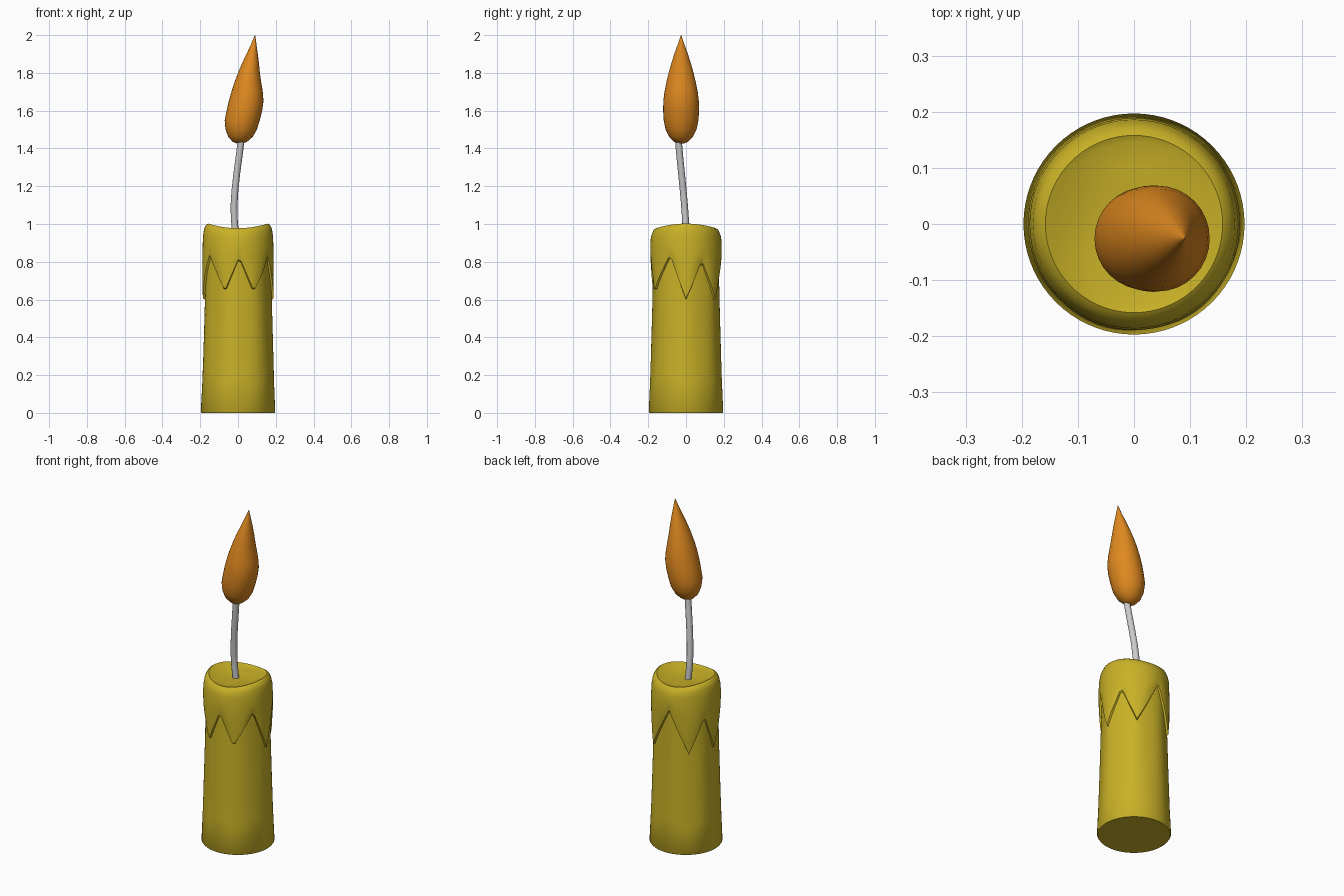
import bpy, bmesh
from math import sin, cos, pi, radians, degrees

if "Cube" in bpy.data.objects:
    bpy.data.objects.remove(bpy.data.objects["Cube"])

SEG = 72


def material(name, rgb):
    m = bpy.data.materials.new(name)
    m.diffuse_color = (*rgb, 1)
    m.use_nodes = True
    m.node_tree.nodes["Principled BSDF"].inputs["Base Color"].default_value = m.diffuse_color
    return m


def loft(name, rings, mat=None, angle=40):
    """Skin a stack of closed rings and cap both ends."""
    bm = bmesh.new()
    loops = [[bm.verts.new(p) for p in ring] for ring in rings]
    n = len(loops[0])
    for a, b in zip(loops, loops[1:]):
        for i in range(n):
            j = (i + 1) % n
            bm.faces.new((a[i], a[j], b[j], b[i]))
    bm.faces.new(loops[0][::-1])
    bm.faces.new(loops[-1])
    bmesh.ops.recalc_face_normals(bm, faces=bm.faces[:])
    me = bpy.data.meshes.new(name)
    bm.to_mesh(me)
    bm.free()
    ob = bpy.data.objects.new(name, me)
    bpy.context.collection.objects.link(ob)
    if mat:
        me.materials.append(mat)
    bpy.ops.object.select_all(action='DESELECT')
    ob.select_set(True)
    bpy.context.view_layer.objects.active = ob
    bpy.ops.object.shade_smooth_by_angle(angle=radians(angle))
    return ob


wax = material("wax_yellow", (0.58, 0.44, 0.02))
fire = material("flame_orange", (0.74, 0.25, 0.014))

# Drip outline: (angle, height) alternating tips and valleys
DRIPS = [(0, 0.60), (28, 0.80), (55, 0.60), (95, 0.84), (130, 0.59), (158, 0.80),
         (180, 0.60), (215, 0.83), (248, 0.64), (272, 0.82), (297, 0.64),
         (332, 0.83), (360, 0.60)]


def drip_edge(t):
    d = degrees(t) % 360
    for (a0, z0), (a1, z1) in zip(DRIPS, DRIPS[1:]):
        if a0 <= d <= a1:
            return z0 + (z1 - z0) * (d - a0) / (a1 - a0)
    return DRIPS[0][1]


def core(z, t):
    return 0.197 - 0.024 * min(z / 0.75, 1) ** 0.8 + 0.002 * cos(7 * t) * min(z * 3, 1)


def wax_column(t):
    """Profile (radius, height) of the candle at one angle."""
    e = drip_edge(t)
    rim = 0.990 + 0.012 * cos(2 * t)
    pts = [(0.193, 0.0), (0.197, 0.006)]
    pts += [(core(e * k, t), e * k) for k in (0.25, 0.5, 0.75, 1)]
    # overhanging skirt of melted wax
    pts += [(core(e, t) + 0.010, e + 0.006), (0.188, e + 0.04),
            (0.189, e + (0.93 - e) * 0.6), (0.186, 0.93), (0.180, rim - 0.03),
            (0.170, rim - 0.008), (0.158, rim), (0.145, rim - 0.006)]
    # melted dish
    pts += [(0.10, 0.973), (0.05, 0.966), (0.01, 0.965)]
    return pts


angles = [2 * pi * i / SEG for i in range(SEG)]
columns = [wax_column(t) for t in angles]
rings = [[(c[k][0] * cos(t), c[k][0] * sin(t), c[k][1]) for t, c in zip(angles, columns)]
         for k in range(len(columns[0]))]
loft("candle_wax", rings, wax, 45)

# Flame: (z, centre x, x radius, y radius)
FLAME = [(1.425, 0.010, 0.012, 0.012), (1.435, 0.010, 0.038, 0.036),
         (1.46, 0.013, 0.064, 0.062), (1.50, 0.017, 0.083, 0.082),
         (1.55, 0.0225, 0.093, 0.092), (1.60, 0.034, 0.094, 0.095),
         (1.65, 0.043, 0.092, 0.094), (1.70, 0.048, 0.083, 0.088),
         (1.75, 0.052, 0.071, 0.078), (1.80, 0.058, 0.058, 0.066),
         (1.85, 0.066, 0.045, 0.052), (1.90, 0.075, 0.030, 0.036),
         (1.95, 0.083, 0.015, 0.018), (2.0, 0.090, 0.001, 0.001)]
ang = [2 * pi * i / 32 for i in range(32)]
loft("flame", [[(x + rx * cos(t), -0.026 + ry * sin(t), z) for t in ang]
               for z, x, rx, ry in FLAME], fire, 60)

# Wick: bent tube from the dish into the flame
WICK = [(-0.013, 0, 0.95), (-0.020, -0.003, 1.03), (-0.021, -0.008, 1.10),
        (-0.016, -0.015, 1.18), (-0.006, -0.024, 1.27), (0.006, -0.033, 1.36),
        (0.016, -0.040, 1.44), (0.020, -0.042, 1.48)]
ang = [2 * pi * i / 12 for i in range(12)]
loft("wick", [[(x + 0.018 * cos(t), y + 0.018 * sin(t), z) for t in ang]
              for x, y, z in WICK])
